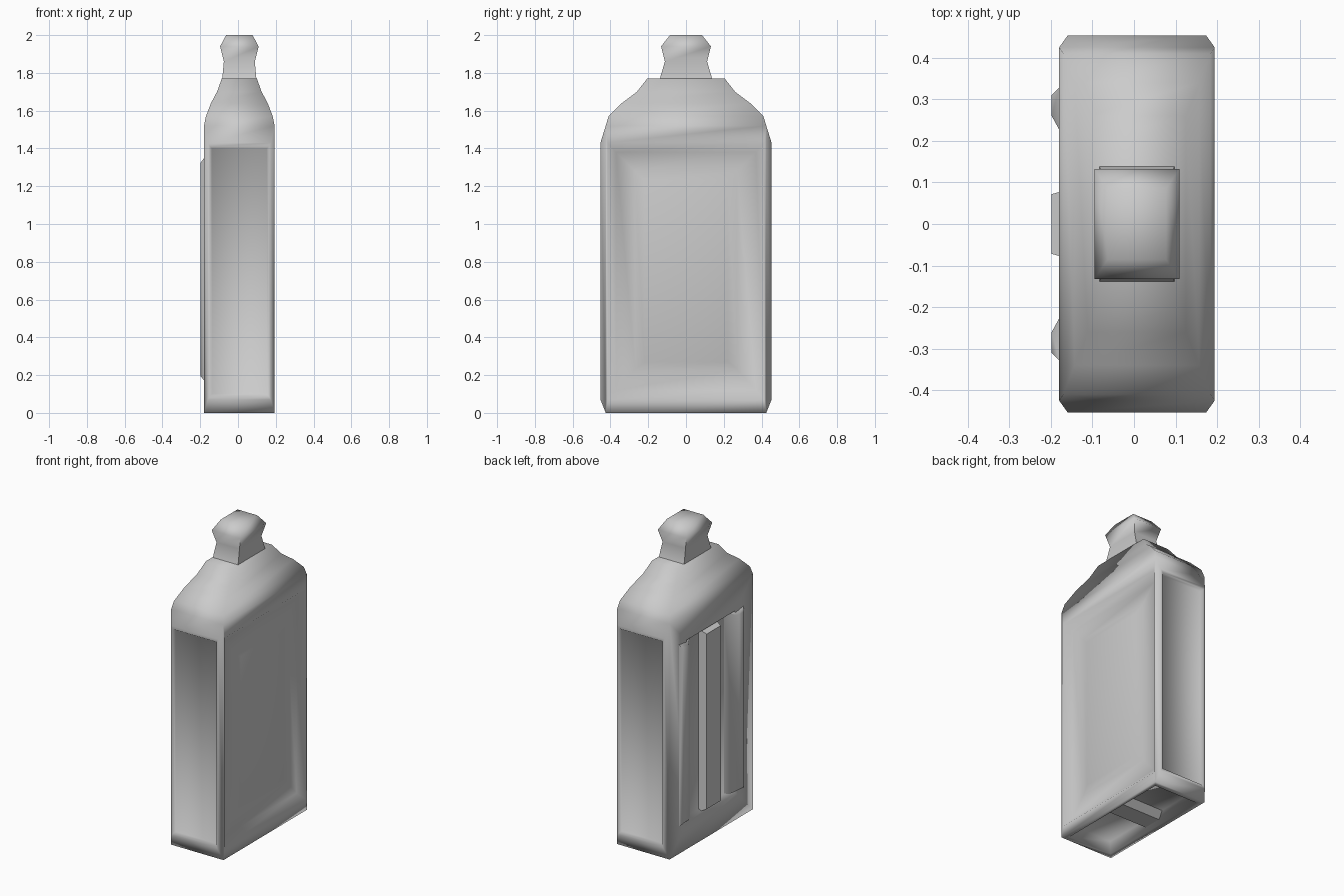
import bpy, bmesh
from mathutils import Vector

if "Cube" in bpy.data.objects:
    bpy.data.objects.remove(bpy.data.objects["Cube"])

CX = 0.007  # body axis, offset so that body plus ribs is centred


def finish(bm, name, angle=1.5):
    bmesh.ops.recalc_face_normals(bm, faces=bm.faces)
    me = bpy.data.meshes.new(name)
    bm.to_mesh(me)
    bm.free()
    ob = bpy.data.objects.new(name, me)
    bpy.context.collection.objects.link(ob)
    bpy.ops.object.select_all(action='DESELECT')
    ob.select_set(True)
    bpy.context.view_layer.objects.active = ob
    bpy.ops.object.shade_smooth_by_angle(angle=angle)
    return ob


def loft(rings, bottom=True):
    """Stack rectangular rings given as (z, half x, half y)."""
    bm = bmesh.new()
    loops = [[bm.verts.new((CX + sx * hx, sy * hy, z))
              for sx, sy in ((1, -1), (1, 1), (-1, 1), (-1, -1))] for z, hx, hy in rings]
    for a, b in zip(loops, loops[1:]):
        for i in range(4):
            j = (i + 1) % 4
            bm.faces.new((a[i], a[j], b[j], b[i]))
    bm.faces.new(loops[-1])
    if bottom:
        bm.faces.new(loops[0][::-1])
    bmesh.ops.recalc_face_normals(bm, faces=bm.faces)
    return bm


def panel(bm, axis, sign, steps):
    """Inset the biggest face along an axis; steps are (low, high, low, high, offset)
    rectangles in the two other axes, with offset outward from the face."""
    d = Vector((0, 0, 0))
    d[axis] = sign
    bm.normal_update()
    face = max((f for f in bm.faces if f.normal.dot(d) > 0.98), key=lambda f: f.calc_area())
    start = face.verts[0].co[axis]
    u, v = [a for a in range(3) if a != axis]
    for u0, u1, v0, v1, off in steps:
        bmesh.ops.inset_region(bm, faces=[face], thickness=.001, use_boundary=True)
        mid = face.calc_center_median()
        for vert in face.verts:
            vert.co[u] = u1 if vert.co[u] > mid[u] else u0
            vert.co[v] = v1 if vert.co[v] > mid[v] else v0
            vert.co[axis] = start + sign * off


# Flask body with rounded shoulders
body = loft([(0, .187, .425), (1.52, .187, .425), (1.57, .177, .41),
             (1.64, .15, .34), (1.70, .118, .26), (1.77, .093, .205)])
# Sunken label panel on the right face
panel(body, 0, 1, [(-.415, .415, .07, 1.43, 0), (-.37, .37, .12, 1.38, -.035),
                   (-.27, .27, .23, 1.28, -.035), (-.22, .22, .27, 1.23, -.02)])
# Field between the ribs on the left face
panel(body, 0, -1, [(-.25, .25, .17, 1.35, 0), (-.23, .23, .19, 1.33, -.03)])
# Bevelled narrow faces, each with a shallow recess
for s in (-1, 1):
    panel(body, 1, s, [(-.16, .174, .07, 1.43, .028), (-.148, .162, .09, 1.41, .028),
                       (-.138, .152, .10, 1.40, .013)])
# Hollow underside
panel(body, 2, -1, [(-.15, .164, -.39, .39, 0), (-.13, .144, -.37, .37, -.07)])
finish(body, "bottle_body")

# Square waisted neck with flared stopper
neck = loft([(1.77, .09, .138), (1.86, .082, .112), (1.94, .102, .132), (2.0, .07, .085)],
            bottom=False)
finish(neck, "bottle_neck")

# Bar across the hollow underside
bar = bmesh.new()
bmesh.ops.create_cube(bar, size=1)
for v in bar.verts:
    w = .06 if v.co.z < 0 else .11
    v.co = (CX + v.co.x * .29, v.co.y * 2 * w, .055 + v.co.z * .05)
finish(bar, "base_bar", .5)


def rib(name, sections):
    """Upright rib from (y, x, z low, z high) cross-section points."""
    bm = bmesh.new()
    low = [bm.verts.new((x, y, z0)) for y, x, z0, z1 in sections]
    top = [bm.verts.new((x, y, z1)) for y, x, z0, z1 in sections]
    n = len(low)
    bm.faces.new(low[::-1])
    bm.faces.new(top)
    for i in range(n):
        j = (i + 1) % n
        bm.faces.new((low[i], low[j], top[j], top[i]))
    finish(bm, name, .9)


# Three raised ribs on the left face
for s, name in ((-1, "front_rib"), (1, "back_rib")):
    rib(name, [(s * .33, -.179, .17, 1.35), (s * .31, -.198, .195, 1.325),
               (s * .26, -.198, .195, 1.325), (s * .17, -.149, .17, 1.35)])
rib("middle_rib", [(-.085, -.149, .17, 1.35), (-.072, -.198, .195, 1.325),
                   (.072, -.198, .195, 1.325), (.085, -.149, .17, 1.35)])
